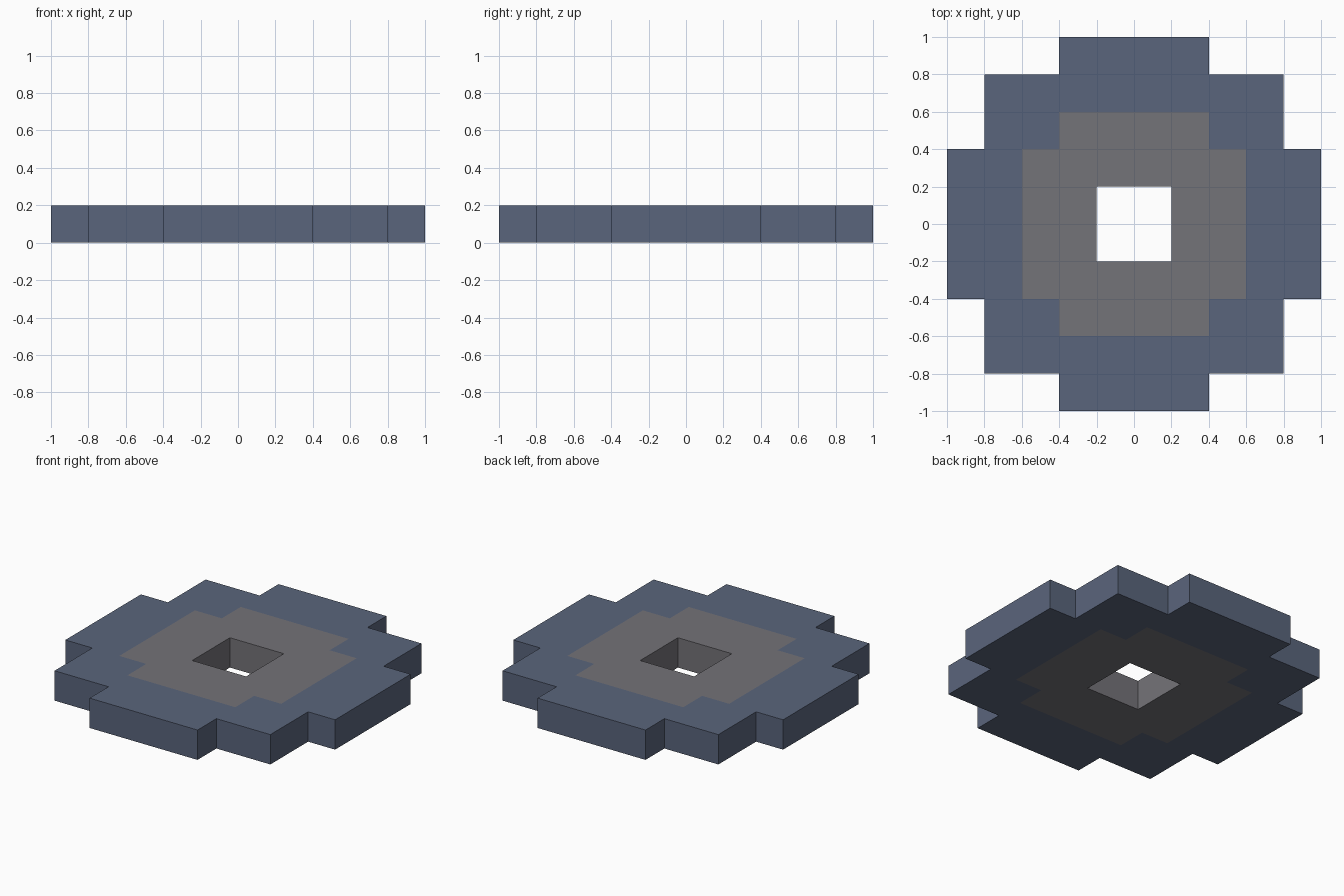
import bpy, bmesh

if "Cube" in bpy.data.objects:
    bpy.data.objects.remove(bpy.data.objects["Cube"])

S = 0.2  # cell size and plate thickness


def material(name, srgb):
    m = bpy.data.materials.new(name)
    lin = [((c / 255 + 0.055) / 1.055) ** 2.4 for c in srgb]
    m.diffuse_color = (*lin, 1.0)
    m.use_nodes = True
    m.node_tree.nodes["Principled BSDF"].inputs["Base Color"].default_value = m.diffuse_color
    return m


def in_core(i, j):
    # Stepped grey centre, distances from the middle in cells
    a, b = abs(i + 0.5), abs(j + 0.5)
    return (a < 3 and b < 2) or (a < 2 and b < 3)


def filled(i, j):
    # Stepped outer disc with a square hole
    a, b = abs(i + 0.5), abs(j + 0.5)
    disc = (a < 5 and b < 2) or (a < 2 and b < 5) or (a < 4 and b < 4)
    return disc and not (a < 1 and b < 1)


bm = bmesh.new()


def quad(points, mat):
    f = bm.faces.new([bm.verts.new((x * S, y * S, z * S)) for x, y, z in points])
    f.material_index = mat


for i in range(-5, 5):
    for j in range(-5, 5):
        if not filled(i, j):
            continue
        mat = 1 if in_core(i, j) else 0
        ring = [(i, j), (i + 1, j), (i + 1, j + 1), (i, j + 1)]
        # Top and bottom
        quad([(x, y, 1) for x, y in ring], mat)
        quad([(x, y, 0) for x, y in reversed(ring)], mat)
        # Side walls only where the neighbouring cell is empty
        for k, (di, dj) in enumerate([(0, -1), (1, 0), (0, 1), (-1, 0)]):
            if not filled(i + di, j + dj):
                p, q = ring[k], ring[(k + 1) % 4]
                quad([(*p, 0), (*q, 0), (*q, 1), (*p, 1)], mat)

bmesh.ops.remove_doubles(bm, verts=bm.verts[:], dist=0.001)

mesh = bpy.data.meshes.new("stepped_ring")
bm.to_mesh(mesh)
bm.free()
mesh.materials.append(material("slate blue", (90, 101, 124)))
mesh.materials.append(material("warm grey", (116, 115, 120)))
obj = bpy.data.objects.new("stepped_ring", mesh)
bpy.context.collection.objects.link(obj)
